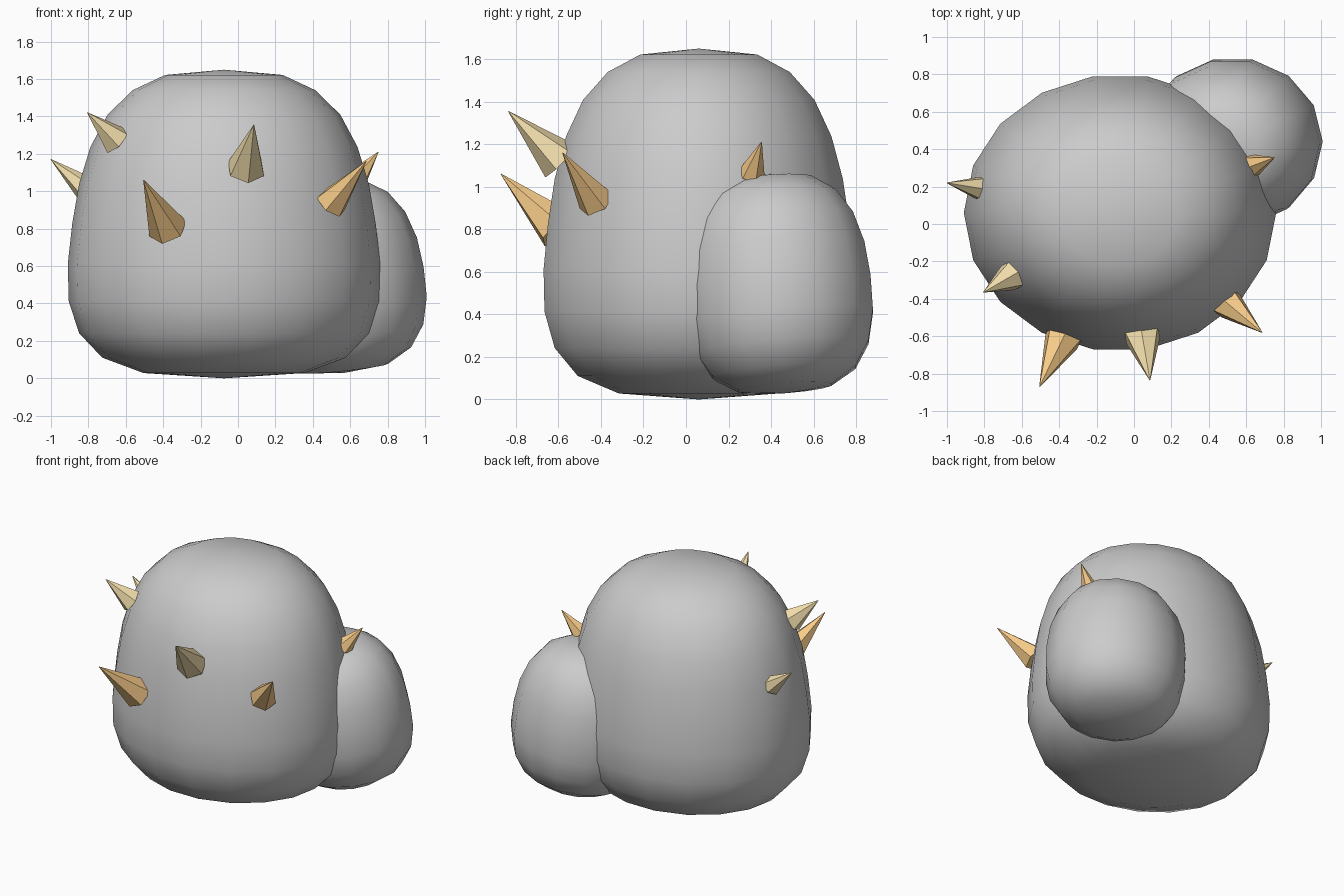
import bpy, bmesh, math
from mathutils import Vector, Euler

if "Cube" in bpy.data.objects:
    bpy.data.objects.remove(bpy.data.objects["Cube"])


def material(name, rgb):
    m = bpy.data.materials.new(name)
    m.diffuse_color = (*rgb, 1)
    m.use_nodes = True
    m.node_tree.nodes["Principled BSDF"].inputs["Base Color"].default_value = m.diffuse_color
    return m


def finish(name, bm, smooth, mat=None):
    bmesh.ops.recalc_face_normals(bm, faces=bm.faces)
    for f in bm.faces:
        f.smooth = smooth
    me = bpy.data.meshes.new(name)
    bm.to_mesh(me)
    bm.free()
    ob = bpy.data.objects.new(name, me)
    bpy.context.collection.objects.link(ob)
    if mat:
        me.materials.append(mat)
    return ob


def boulder(name, centre, half, segments, radii, tilt=(0, 0), mat=None):
    """Sphere rings spaced in z, each scaled to the given relative radius (bottom to top)."""
    bm = bmesh.new()
    n = len(radii) + 1
    rings = []
    for k, r in enumerate(radii, 1):
        z = -half[2] * math.cos(math.pi * k / n)
        angles = [math.tau * i / segments for i in range(segments)]
        rings.append([bm.verts.new((half[0] * r * math.cos(a), half[1] * r * math.sin(a), z))
                      for a in angles])
    bottom, top = bm.verts.new((0, 0, -half[2])), bm.verts.new((0, 0, half[2]))
    for i in range(segments):
        j = (i + 1) % segments
        bm.faces.new((bottom, rings[0][j], rings[0][i]))
        bm.faces.new((top, rings[-1][i], rings[-1][j]))
        for a, b in zip(rings, rings[1:]):
            bm.faces.new((a[i], a[j], b[j], b[i]))
    ob = finish(name, bm, True, mat)
    ob.location = centre
    ob.rotation_euler = Euler((math.radians(tilt[0]), math.radians(tilt[1]), 0))
    return ob


def spike(name, base, tip, radius, mat):
    base, tip = Vector(base), Vector(tip)
    axis = tip - base
    bm = bmesh.new()
    bmesh.ops.create_cone(bm, cap_ends=True, segments=6, radius1=radius, radius2=0.002,
                          depth=axis.length)
    ob = finish(name, bm, False, mat)
    ob.location = (base + tip) / 2
    ob.rotation_euler = axis.to_track_quat('Z', 'Y').to_euler()


# Boulders
dark = material("dark_stone", (0.53, 0.51, 0.53))
boulder("large_boulder", (-0.075, 0.06, 0.825), (0.835, 0.741, 0.825), 18,
        [0.515, 0.78, 0.928, 0.994, 1.0, 0.972, 0.928, 0.855, 0.746, 0.587, 0.377])
boulder("small_boulder", (0.515, 0.43, 0.545), (0.48, 0.45, 0.52), 14,
        [0.50, 0.77, 0.93, 1.0, 1.0, 0.96, 0.86, 0.69, 0.44], (4, -6), dark)

# Crystal spikes
orange = material("orange_crystal", (0.93, 0.60, 0.25))
tan = material("tan_crystal", (0.90, 0.74, 0.42))
spikes = [
    ("front_left_spike", (-0.375, -0.60, 0.80), (-0.505, -0.87, 1.06), 0.107, orange),
    ("front_right_spike", (0.495, -0.42, 0.93), (0.685, -0.58, 1.16), 0.09, orange),
    ("right_spike", (0.63, 0.31, 1.06), (0.75, 0.355, 1.21), 0.064, orange),
    ("front_spike", (0.043, -0.59, 1.12), (0.085, -0.835, 1.355), 0.105, tan),
    ("upper_left_spike", (-0.65, -0.275, 1.27), (-0.805, -0.365, 1.42), 0.085, tan),
    ("left_spike", (-0.82, 0.19, 1.02), (-1.0, 0.22, 1.17), 0.067, tan),
]
for s in spikes:
    spike(*s)
